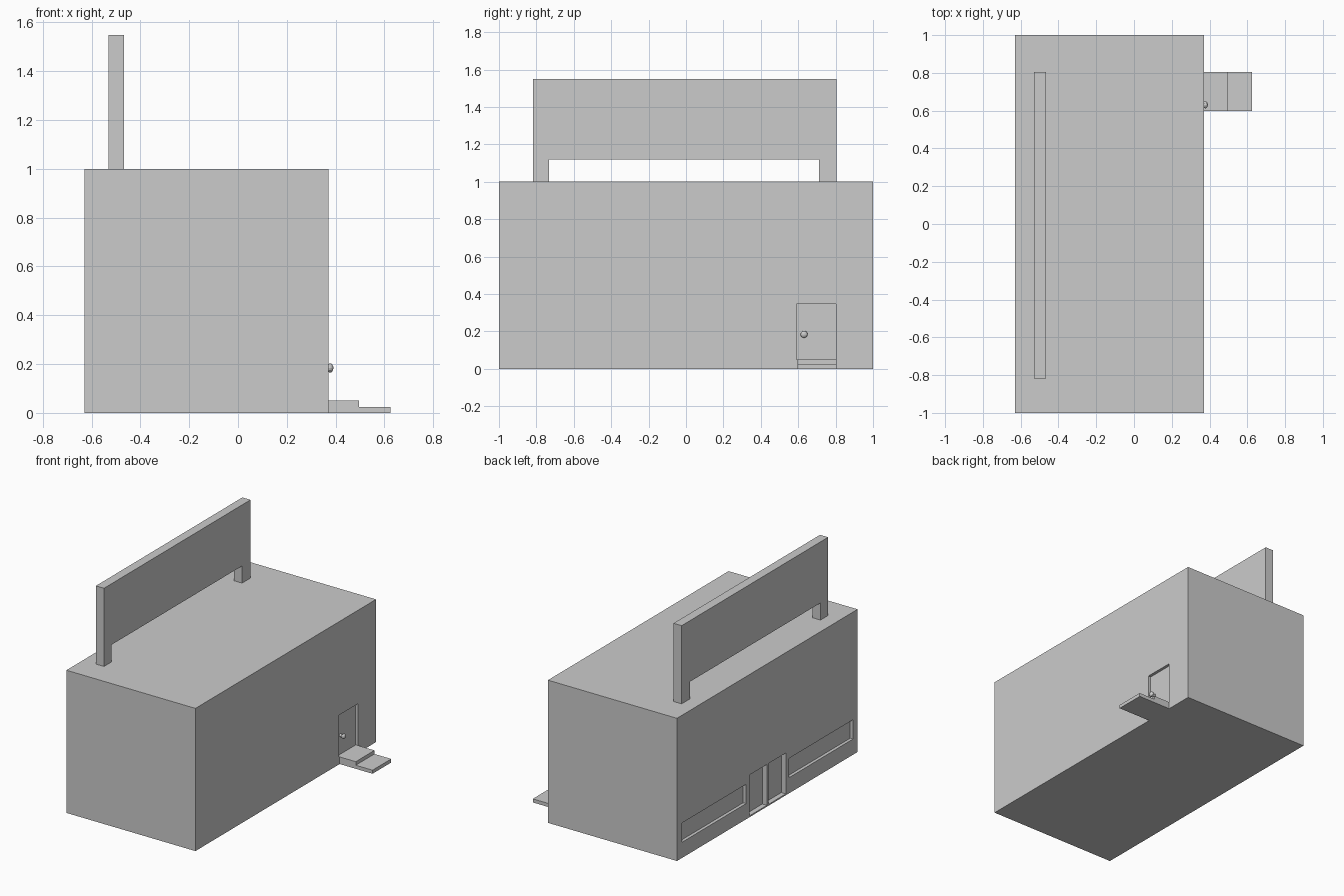
import bpy, bmesh, math
from mathutils import Matrix

if "Cube" in bpy.data.objects:
    bpy.data.objects.remove(bpy.data.objects["Cube"])


def finish(name, bm):
    bmesh.ops.recalc_face_normals(bm, faces=bm.faces)
    mesh = bpy.data.meshes.new(name)
    bm.to_mesh(mesh)
    bm.free()
    ob = bpy.data.objects.new(name, mesh)
    bpy.context.collection.objects.link(ob)
    return ob


def box(name, x, y, z):
    bm = bmesh.new()
    mid = [(a + b) / 2 for a, b in (x, y, z)]
    size = [b - a for a, b in (x, y, z)]
    bmesh.ops.create_cube(bm, size=1, matrix=Matrix.Translation(mid) @ Matrix.Diagonal((*size, 1)))
    return finish(name, bm)


def extrude_profile(name, points, direction):
    bm = bmesh.new()
    face = bm.faces.new([bm.verts.new(p) for p in points])
    new = bmesh.ops.extrude_face_region(bm, geom=[face])["geom"]
    verts = [v for v in new if isinstance(v, bmesh.types.BMVert)]
    bmesh.ops.translate(bm, verts=verts, vec=direction)
    bm.normal_update()
    return finish(name, bm)


LEFT, RIGHT = -0.63, 0.37

# main block
building = box("building", (LEFT, RIGHT), (-1, 1), (0, 1))


def recess(x, y, z):
    """Cut a shallow box out of the building."""
    cutter = box("cutter", x, y, z)
    cutter.hide_render = True
    mod = building.modifiers.new("recess", "BOOLEAN")
    mod.operation = "DIFFERENCE"
    mod.solver = "EXACT"
    mod.object = cutter
    bpy.context.view_layer.objects.active = building
    bpy.ops.object.modifier_apply(modifier=mod.name)
    bpy.data.objects.remove(cutter)


# long windows and double entrance on the left wall
for y in ((0.235, 0.945), (-0.95, -0.24)):
    recess((LEFT - 0.1, LEFT + 0.022), y, (0.11, 0.245))
for y in ((0.005, 0.195), (-0.205, -0.015)):
    recess((LEFT - 0.1, LEFT + 0.035), y, (0.01, 0.296))

# side door on the right wall
recess((RIGHT - 0.02, RIGHT + 0.1), (0.59, 0.803), (0.05, 0.345))

# side steps
extrude_profile("side_steps",
                [(RIGHT, 0.597, 0), (0.625, 0.597, 0), (0.625, 0.597, 0.025),
                 (0.495, 0.597, 0.025), (0.495, 0.597, 0.05), (RIGHT, 0.597, 0.05)],
                (0, 0.207, 0))

# door knob: stem and rounded grip
bm = bmesh.new()
turn = Matrix.Rotation(math.pi / 2, 4, "Y")
bmesh.ops.create_cone(bm, cap_ends=True, segments=12, radius1=0.01, radius2=0.01, depth=0.026,
                      matrix=Matrix.Translation((RIGHT - 0.008, 0.631, 0.184)) @ turn)
bmesh.ops.create_uvsphere(bm, u_segments=12, v_segments=8, radius=1,
                          matrix=Matrix.Translation((RIGHT + 0.008, 0.631, 0.184)) @ turn
                          @ Matrix.Diagonal((0.019, 0.019, 0.013, 1)))
finish("door_knob", bm)

# roof sign board standing on two legs
extrude_profile("roof_sign",
                [(-0.53, y, z) for y, z in
                 ((-0.817, 1), (-0.732, 1), (-0.732, 1.12), (0.712, 1.12),
                  (0.712, 1), (0.805, 1), (0.805, 1.548), (-0.817, 1.548))],
                (0.063, 0, 0))
